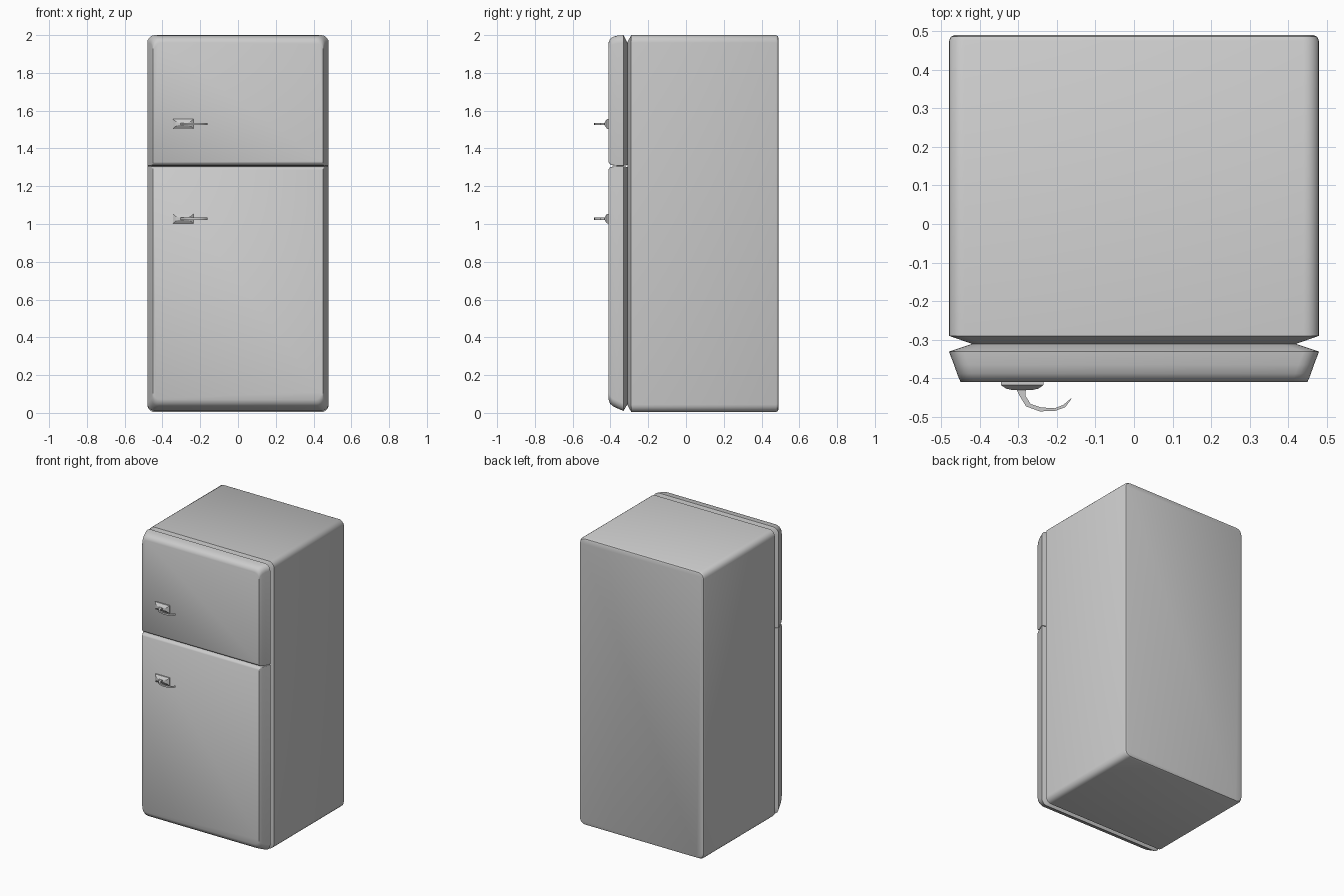
import bpy, bmesh
from math import cos, sin, radians

if "Cube" in bpy.data.objects:
    bpy.data.objects.remove(bpy.data.objects["Cube"])


def finish(bm, name, angle=35):
    bmesh.ops.recalc_face_normals(bm, faces=bm.faces)
    me = bpy.data.meshes.new(name)
    bm.to_mesh(me)
    bm.free()
    ob = bpy.data.objects.new(name, me)
    bpy.context.collection.objects.link(ob)
    bpy.ops.object.select_all(action='DESELECT')
    bpy.context.view_layer.objects.active = ob
    ob.select_set(True)
    bpy.ops.object.shade_smooth_by_angle(angle=radians(angle))
    return ob


def ring(y, hw, z0, z1, r_low, r_top, seg=5):
    """Rounded rectangle in the xz plane at depth y."""
    pts = []
    corners = ((hw, z1, r_top, 0), (-hw, z1, r_top, 90),
               (-hw, z0, r_low, 180), (hw, z0, r_low, 270))
    for x, z, r, start in corners:
        cx = x - r if x > 0 else x + r
        cz = z - r if start < 180 else z + r
        for i in range(seg + 1):
            a = radians(start + 90 * i / seg)
            pts.append((cx + r * cos(a), y, cz + r * sin(a)))
    return pts


def loft(name, rings):
    bm = bmesh.new()
    loops = [[bm.verts.new(p) for p in r] for r in rings]
    n = len(loops[0])
    for a, b in zip(loops, loops[1:]):
        for i in range(n):
            j = (i + 1) % n
            bm.faces.new((a[i], a[j], b[j], b[i]))
    bm.faces.new(loops[0])
    bm.faces.new(loops[-1])
    return finish(bm, name)


# Cabinet, with its front lip running into the seal groove
R = 0.04
loft("cabinet", [
    ring(0.49, 0.465, 0.018, 1.985, R, R),
    ring(0.486, 0.475, 0.009, 1.994, R, R),
    ring(0.475, 0.48, 0.004, 2.0, R, R),
    ring(-0.29, 0.48, 0.004, 2.0, R, R),
    ring(-0.311, 0.42, 0.045, 1.962, 0.03, 0.03)])

# Freezer door: rows are depth, half width, bottom, top
loft("freezer_door", [ring(*row, 0.004, R) for row in (
    (-0.311, 0.42, 1.312, 1.962),
    (-0.331, 0.48, 1.308, 2.0),
    (-0.365, 0.467, 1.308, 1.997),
    (-0.388, 0.459, 1.311, 1.99),
    (-0.403, 0.453, 1.317, 1.979),
    (-0.41, 0.45, 1.327, 1.96))])

# Main door
loft("main_door", [ring(*row, R, 0.004) for row in (
    (-0.311, 0.42, 0.045, 1.302),
    (-0.331, 0.48, 0.01, 1.306),
    (-0.365, 0.467, 0.025, 1.306),
    (-0.388, 0.459, 0.036, 1.304),
    (-0.403, 0.453, 0.05, 1.299),
    (-0.41, 0.45, 0.07, 1.289))])


def handle_plate(name, z):
    """Stepped plate tapering away from the door."""
    cx = -0.29
    bm = bmesh.new()
    loops = []
    for y, hx, hz in ((-0.405, 0.055, 0.026), (-0.418, 0.055, 0.026),
                      (-0.427, 0.042, 0.014), (-0.431, 0.025, 0.006)):
        loops.append([bm.verts.new((cx + sx * hx, y, z + sz * hz))
                      for sx, sz in ((1, 1), (-1, 1), (-1, -1), (1, -1))])
    for a, b in zip(loops, loops[1:]):
        for i in range(4):
            j = (i + 1) % 4
            bm.faces.new((a[i], a[j], b[j], b[i]))
    bm.faces.new(loops[0])
    bm.faces.new(loops[-1])
    finish(bm, name, 20)


def handle_hook(name, z):
    """Curved lever drawn in plan and given a small height."""
    outer = [(-0.307, -0.425), (-0.296, -0.447), (-0.28, -0.473),
             (-0.245, -0.486), (-0.205, -0.485), (-0.178, -0.475), (-0.162, -0.453)]
    inner = [(-0.28, -0.425), (-0.282, -0.445), (-0.268, -0.467),
             (-0.24, -0.476), (-0.205, -0.478), (-0.183, -0.469), (-0.163, -0.452)]
    h = 0.006
    bm = bmesh.new()
    sections = [[bm.verts.new((*p, z + s)) for p, s in
                 ((o, -h), (o, h), (i, h), (i, -h))] for o, i in zip(outer, inner)]
    for a, b in zip(sections, sections[1:]):
        for k in range(4):
            m = (k + 1) % 4
            bm.faces.new((a[k], a[m], b[m], b[k]))
    bm.faces.new(sections[0])
    bm.faces.new(sections[-1])
    finish(bm, name, 40)


# One handle per door
for part, height in (("freezer", 1.53), ("main", 1.028)):
    handle_plate(part + "_handle_plate", height)
    handle_hook(part + "_handle_lever", height)
